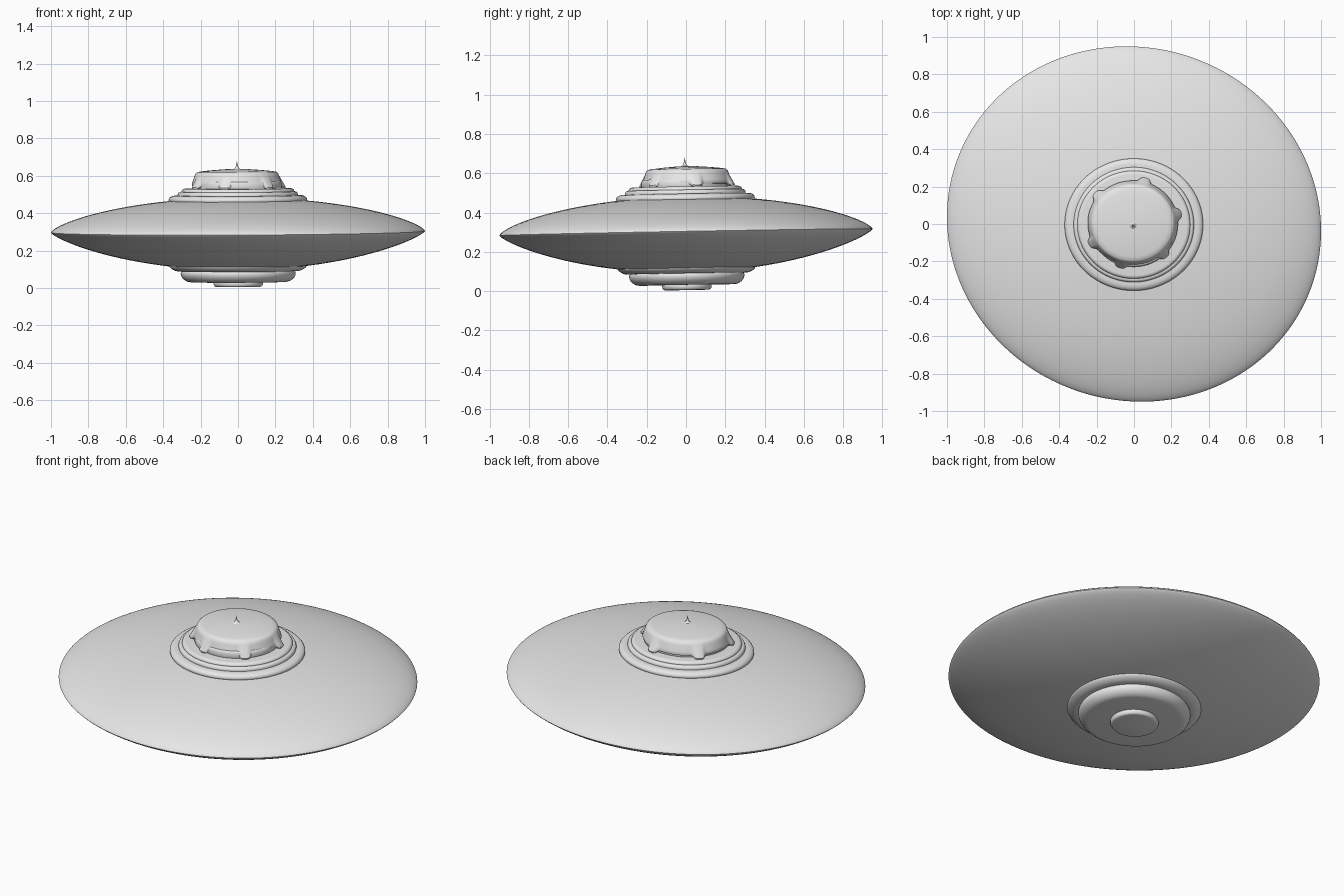
import bpy, bmesh, math
from mathutils import Matrix, Vector

cube = bpy.data.objects.get("Cube")
if cube:
    bpy.data.objects.remove(cube)

grey = bpy.data.materials.new("plain grey")
grey.use_nodes = True
grey.diffuse_color = (0.8, 0.8, 0.8, 1)
grey.node_tree.nodes["Principled BSDF"].inputs["Base Color"].default_value = (0.8, 0.8, 0.8, 1)

# The whole craft leans slightly about the middle of its hull
PIVOT = Vector((0, 0, 0.3))
LEAN = (Matrix.Translation(PIVOT) @ Matrix.Rotation(0.018, 4, "X")
        @ Matrix.Rotation(-0.005, 4, "Y") @ Matrix.Translation(-PIVOT))


def lathe(name, profile, sx=1.0, sy=0.955, turn=0.0, centre=(0, 0), warp=None, steps=120):
    """Spin a (radius, height) profile listed from top to bottom."""
    bm = bmesh.new()
    rings = []
    for r, z in profile:
        if r == 0:
            rings.append([bm.verts.new((0, 0, z))] * steps)
            continue
        ring = []
        for i in range(steps):
            a = math.tau * i / steps
            rr, zz = warp(r, z, a) if warp else (r, z)
            ring.append(bm.verts.new((rr * sx * math.cos(a), rr * sy * math.sin(a), zz)))
        rings.append(ring)
    for up, low in zip(rings, rings[1:]):
        for i in range(steps):
            j = (i + 1) % steps
            corners = list(dict.fromkeys((up[i], low[i], low[j], up[j])))
            bm.faces.new(corners)
    bmesh.ops.recalc_face_normals(bm, faces=bm.faces)
    bm.transform(LEAN @ Matrix.Translation((*centre, 0)) @ Matrix.Rotation(turn, 4, "Z"))
    mesh = bpy.data.meshes.new(name)
    bm.to_mesh(mesh)
    bm.free()
    mesh.materials.append(grey)
    ob = bpy.data.objects.new(name, mesh)
    bpy.context.collection.objects.link(ob)
    bpy.ops.object.select_all(action="DESELECT")
    ob.select_set(True)
    bpy.context.view_layer.objects.active = ob
    bpy.ops.object.shade_smooth_by_angle(angle=math.radians(40))
    return ob


def disc(name, radius, low, high, edge, flare=0.0):
    """Solid disc with rounded rim; flare widens the top (+) or bottom (-)."""
    mid, half = (low + high) / 2, (high - low) / 2
    rim = []
    for k in range(11):
        a = math.pi / 2 - math.pi * k / 10
        rim.append((radius - edge + edge * math.cos(a) + flare * math.sin(a),
                    mid + half * math.sin(a)))
    return lathe(name, [(0, high)] + rim + [(0, low)])


# Lens hull, slightly oval
N = 28
radii = [math.sin(math.pi / 2 * k / N) for k in range(N + 1)]
upper = [(r, 0.3 + 0.183 * max(0, 1 - r * r) ** 0.69) for r in radii]
lower = [(r, 0.3 - 0.205 * max(0, 1 - r * r) ** 0.78) for r in reversed(radii[:-1])]
lathe("hull", upper + lower, sx=1.0066, sy=0.943, turn=math.radians(-19), steps=180)

# Stepped collar above the hull
disc("upper_collar_wide", 0.37, 0.45, 0.495, 0.035)
disc("upper_collar_middle", 0.322, 0.48, 0.515, 0.015)
disc("upper_collar_narrow", 0.302, 0.50, 0.532, 0.02)
disc("turret_neck", 0.235, 0.52, 0.57, 0.01)

# Turret with small feet around a flared skirt
FEET = [math.radians(d) for d in (75, 12, -47, -105, -152, 140)]


def foot_warp(r, z, a):
    near = min(abs((a - f + math.pi) % math.tau - math.pi) for f in FEET)
    w = math.exp(-(near / 0.13) ** 4)
    down = min(1, max(0, (0.605 - z) / 0.05))
    return r + 0.024 * w * down, z - 0.016 * w * down


lathe("turret", [(0, 0.637), (0.06, 0.635), (0.13, 0.63), (0.19, 0.624), (0.212, 0.62),
                 (0.221, 0.612), (0.226, 0.6), (0.231, 0.585), (0.237, 0.568),
                 (0.241, 0.555), (0.238, 0.546), (0.225, 0.544), (0, 0.544)],
      sy=0.94, centre=(-0.005, 0.01), warp=foot_warp, steps=240)

# Thin spike on the turret
lathe("antenna", [(0, 0.682), (0.003, 0.665), (0.006, 0.65), (0.012, 0.64), (0.024, 0.634),
                  (0, 0.63)], sy=1, centre=(-0.004, 0), steps=24)

# Stepped underside
disc("lower_collar", 0.362, 0.09, 0.128, 0.025, 0.018)
disc("lower_bowl", 0.305, 0.032, 0.098, 0.035, 0.014)
disc("lower_hatch", 0.132, 0.006, 0.045, 0.015)
